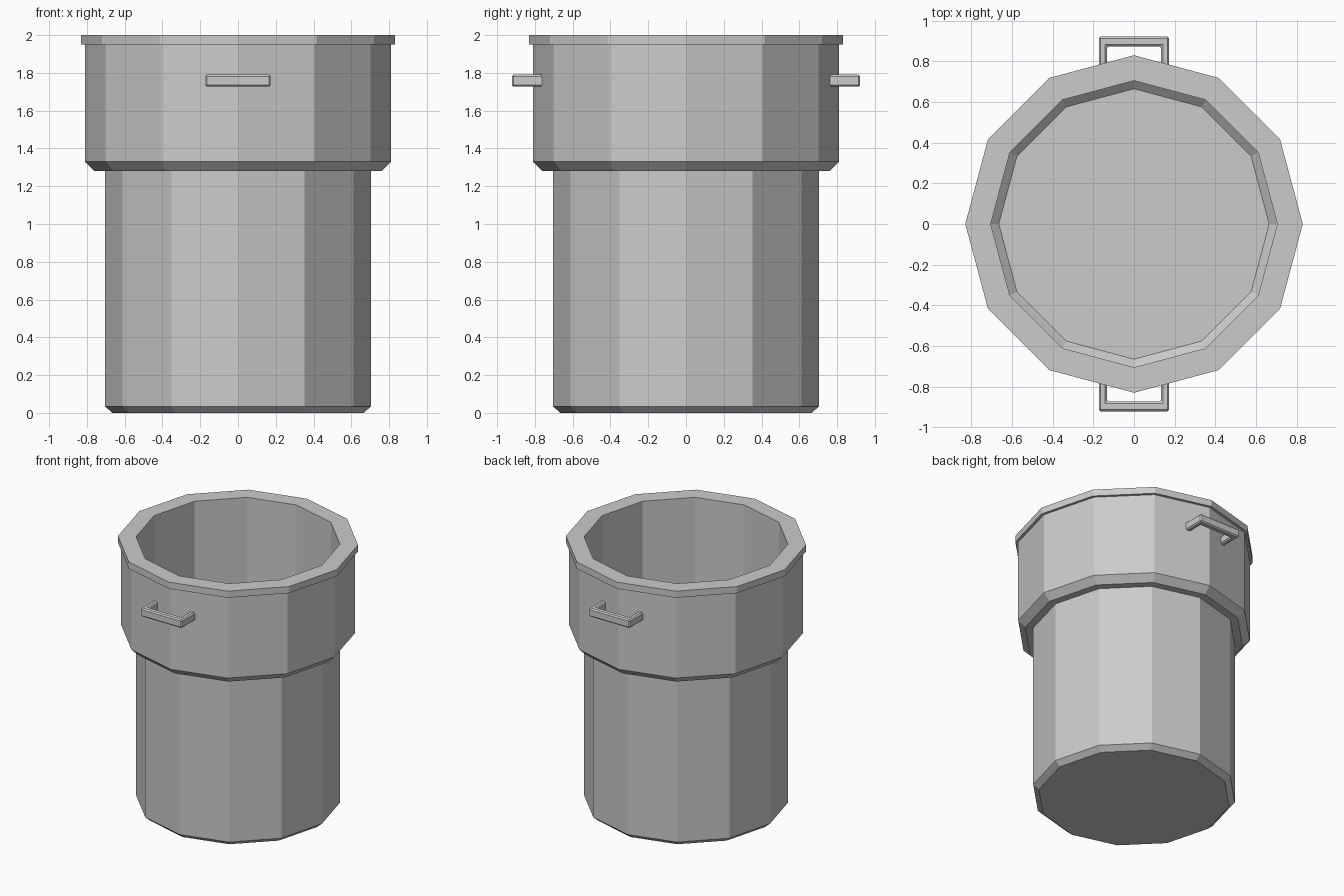
import bpy, bmesh, math

if "Cube" in bpy.data.objects:
    bpy.data.objects.remove(bpy.data.objects["Cube"])

SIDES = 12


def finish(name, bm):
    bmesh.ops.recalc_face_normals(bm, faces=bm.faces)
    mesh = bpy.data.meshes.new(name)
    bm.to_mesh(mesh)
    bm.free()
    obj = bpy.data.objects.new(name, mesh)
    bpy.context.collection.objects.link(obj)
    return obj


def revolve(name, profile, cap_bottom=False):
    """Turn a (radius, z) profile into a flat-sided body."""
    bm = bmesh.new()
    rings = []
    for r, z in profile:
        angles = [2 * math.pi * i / SIDES for i in range(SIDES)]
        rings.append([bm.verts.new((r * math.cos(a), r * math.sin(a), z)) for a in angles])
    for low, high in zip(rings, rings[1:]):
        for i in range(SIDES):
            j = (i + 1) % SIDES
            bm.faces.new((low[i], low[j], high[j], high[i]))
    if cap_bottom:
        bm.faces.new(rings[0][::-1])
    return finish(name, bm)


def handle(name, side):
    """U-shaped bar with softened edges; its ends sink into the collar."""
    outline = [(-0.173, 0.73), (-0.173, 0.922), (0.173, 0.922), (0.173, 0.73),
               (0.133, 0.73), (0.133, 0.874), (-0.133, 0.874), (-0.133, 0.73)]
    bm = bmesh.new()
    face = bm.faces.new([bm.verts.new((x, y * side, 1.727)) for x, y in outline])
    out = bmesh.ops.extrude_face_region(bm, geom=[face])
    top = [v for v in out["geom"] if isinstance(v, bmesh.types.BMVert)]
    bmesh.ops.translate(bm, verts=top, vec=(0, 0, 0.064))
    obj = finish(name, bm)
    bevel = obj.modifiers.new("soft_edges", "BEVEL")
    bevel.width = 0.009
    bevel.segments = 1
    return obj


# Thin-walled can with chamfered base, open at the top
revolve("can_body", [(0.665, 0), (0.705, 0.035), (0.705, 2.0)], cap_bottom=True)

# Wide upper collar with chamfered underside and overhanging rim
revolve("collar", [(0.705, 1.28), (0.76, 1.28), (0.81, 1.33), (0.81, 1.95),
                   (0.83, 1.95), (0.83, 2.0), (0.705, 2.0)])

# Front and back handles
handle("front_handle", -1)
handle("back_handle", 1)
